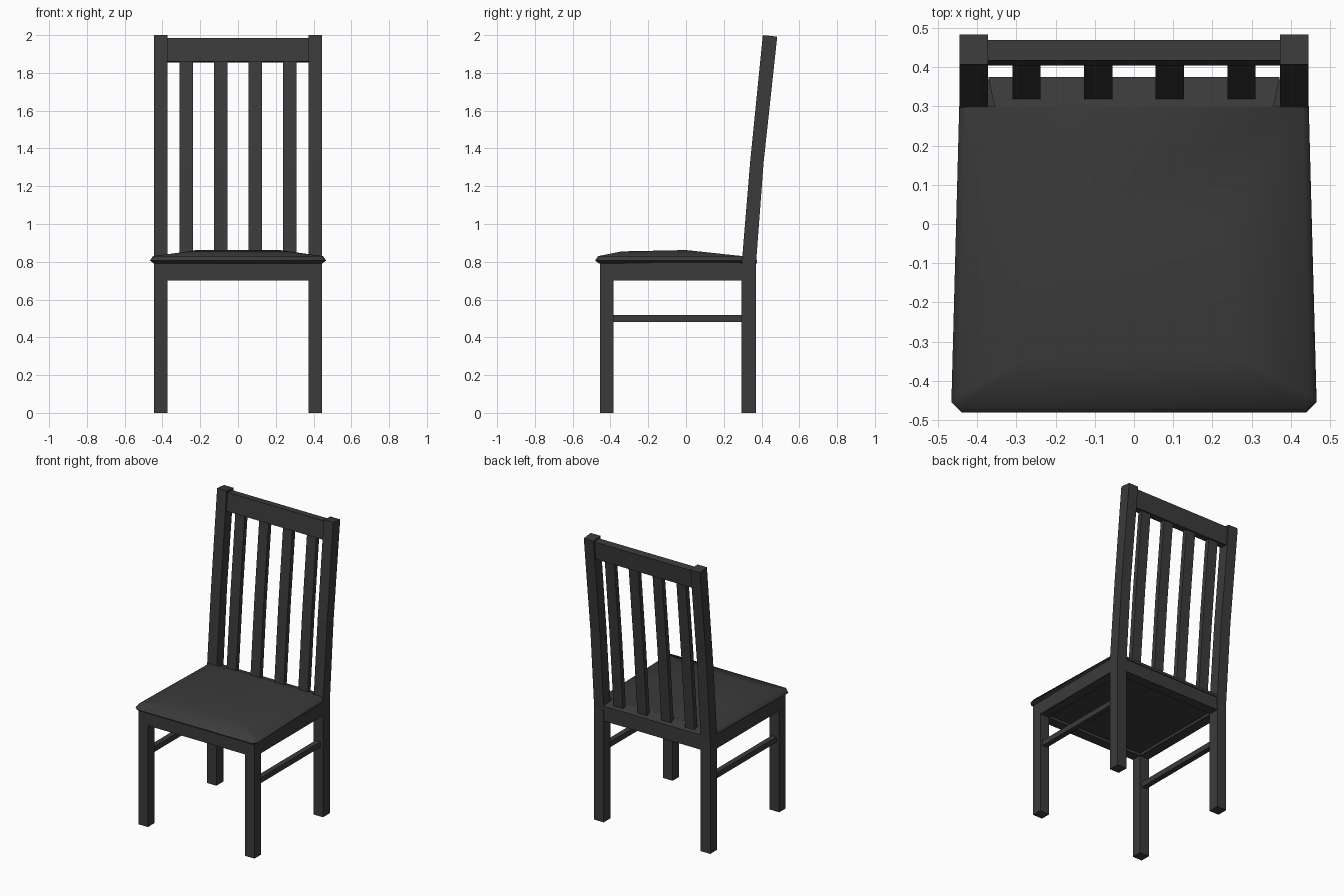
import bpy
import bmesh
import math

cube = bpy.data.objects.get("Cube")
if cube:
    bpy.data.objects.remove(cube, do_unlink=True)


def material(name, grey):
    m = bpy.data.materials.new(name)
    m.use_nodes = True
    colour = (grey, grey, grey, 1)
    m.diffuse_color = colour
    m.node_tree.nodes["Principled BSDF"].inputs["Base Color"].default_value = colour
    return m


black_wood = material("black wood", 0.043)


def finish(name, bm):
    bmesh.ops.recalc_face_normals(bm, faces=bm.faces)
    me = bpy.data.meshes.new(name)
    bm.to_mesh(me)
    bm.free()
    me.materials.append(black_wood)
    ob = bpy.data.objects.new(name, me)
    bpy.context.collection.objects.link(ob)
    return ob


def side_prism(name, x0, x1, profile):
    """Extrude a (y, z) side profile from x0 to x1."""
    bm = bmesh.new()
    face = bm.faces.new([bm.verts.new((x0, y, z)) for y, z in profile])
    new = bmesh.ops.extrude_face_region(bm, geom=[face])["geom"]
    moved = [v for v in new if isinstance(v, bmesh.types.BMVert)]
    bmesh.ops.translate(bm, verts=moved, vec=(x1 - x0, 0, 0))
    return finish(name, bm)


def box(name, x0, x1, y0, y1, z0, z1):
    return side_prism(name, x0, x1, [(y0, z0), (y1, z0), (y1, z1), (y0, z1)])


BEND = 1.33


def lean(z):
    """Front plane of the back at height z, bending once."""
    return 0.295 + 0.083 * (z - 0.79) + 0.017 * max(0, z - BEND)


# Legs, side aprons and stretchers, once per side
for side, s in (("left", 1), ("right", -1)):
    box(f"front_leg_{side}", s * 0.372, s * 0.445, -0.455, -0.385, 0, 0.795)
    side_prism(f"back_post_{side}", s * 0.372, s * 0.445, [
        (0.295, 0), (0.37, 0), (0.37, 0.78), (lean(BEND) + 0.071, BEND - 0.005),
        (0.483, 1.992), (lean(2), 2.0), (lean(BEND), BEND), (0.295, 0.79)])
    box(f"side_apron_{side}", s * 0.375, s * 0.444, -0.385, 0.295, 0.702, 0.795)
    box(f"side_stretcher_{side}", s * 0.388, s * 0.425, -0.385, 0.295, 0.48, 0.517)

# Front and back aprons, with the board closing the frame
box("front_apron", -0.372, 0.372, -0.454, -0.387, 0.702, 0.795)
box("back_apron", -0.372, 0.372, 0.3, 0.369, 0.702, 0.795)
box("seat_board", -0.376, 0.376, -0.388, 0.301, 0.72, 0.79)


# Leaning rail and bent slats
def leaning_part(name, x0, x1, front, back, heights):
    profile = [(lean(z) + front, z) for z in heights]
    profile += [(lean(z) + back, z - 0.004) for z in reversed(heights)]
    return side_prism(name, x0, x1, profile)


leaning_part("top_rail", -0.373, 0.373, 0.012, 0.064, (1.86, 1.985))
for i in range(4):
    x = (i - 1.5) * 0.183
    leaning_part(f"back_slat_{i + 1}", x - 0.036, x + 0.036, 0.021, 0.053,
                 (0.79, BEND, 1.865))

# Seat lip sloping down between the back posts
bm = bmesh.new()
lip_rows = [[bm.verts.new((sx * x, y, z)) for sx in (-1, 1) for x, y, z in row]
            for row in ([(0.356, 0.299, 0.83), (0.372, 0.375, 0.808)],
                        [(0.356, 0.299, 0.79), (0.372, 0.375, 0.79)])]
(a, b, c, d), (e, f, g, h) = lip_rows
for quad in ((a, b, d, c), (e, f, h, g), (a, b, f, e), (b, d, h, f), (d, c, g, h), (c, a, e, g)):
    bm.faces.new(quad)
finish("seat_lip", bm)

# Domed seat: stacked outlines closed by a raised crown
bm = bmesh.new()


def outline(inset, z):
    half = [(0.44, inset - 0.481), (0.466 - inset, inset - 0.455), (0.446 - inset, 0.3)]
    pts = half + [(-x, y) for x, y in reversed(half)]
    return [bm.verts.new((x, y, z)) for x, y in pts]


rings = [outline(0.022, 0.79), outline(0, 0.806), outline(0.016, 0.83)]
n = len(rings[0])
for low, high in zip(rings, rings[1:]):
    for i in range(n):
        j = (i + 1) % n
        bm.faces.new((low[i], low[j], high[j], high[i]))
bm.faces.new(list(reversed(rings[0])))
r = rings[-1]
crown = [bm.verts.new(c) for c in (
    (0.26, -0.34, 0.855), (0.22, 0, 0.862), (-0.22, 0, 0.862), (-0.26, -0.34, 0.855))]
fr, mr, ml, fl = crown
for face in (crown, (r[0], r[1], fr), (r[1], r[2], mr, fr), (r[2], r[3], ml, mr),
             (r[3], r[4], fl, ml), (r[4], r[5], fl), (r[5], r[0], fr, fl)):
    bm.faces.new(face)
seat = finish("seat", bm)
bpy.ops.object.select_all(action="DESELECT")
seat.select_set(True)
bpy.context.view_layer.objects.active = seat
bpy.ops.object.shade_smooth_by_angle(angle=math.radians(60))
